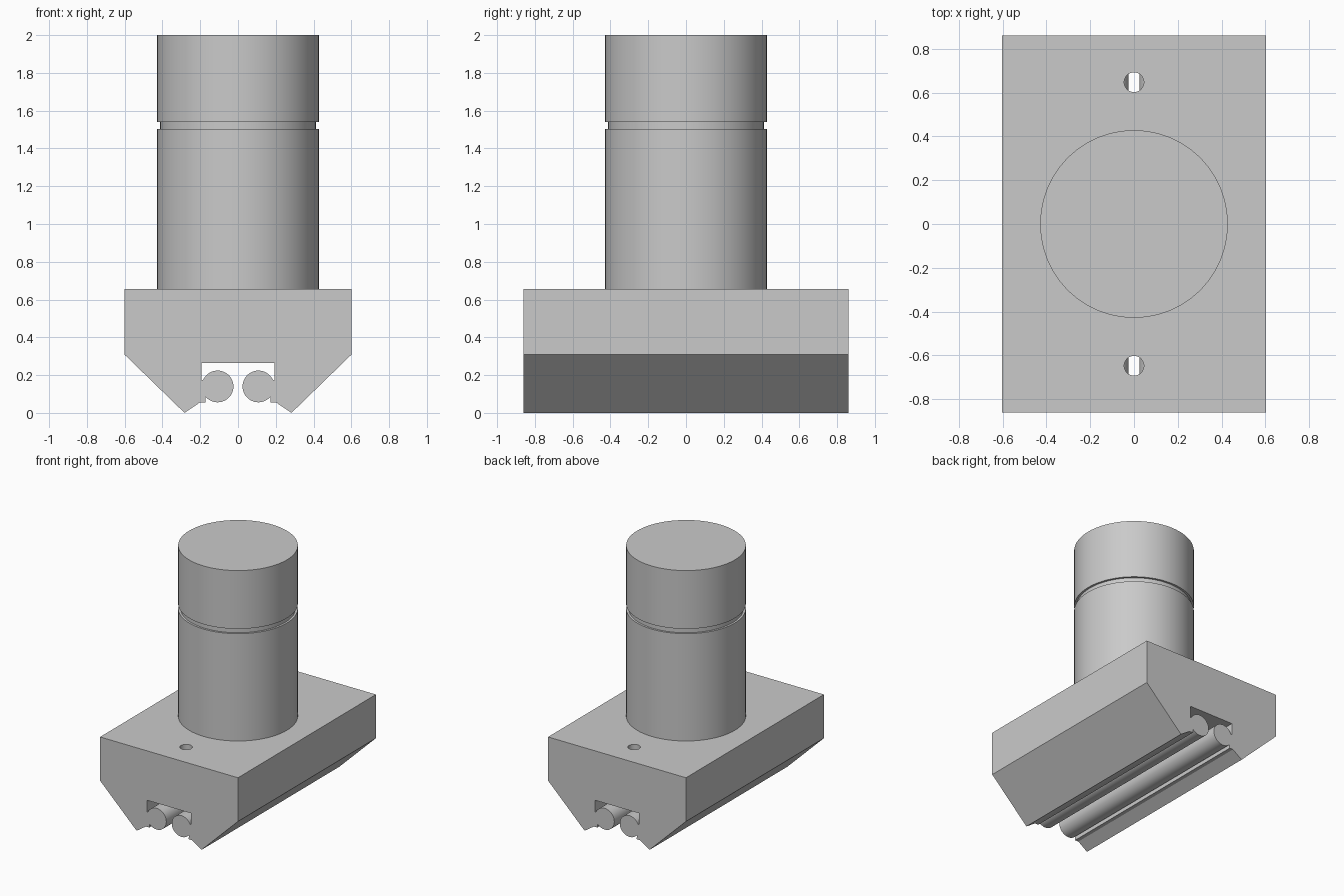
import bpy, bmesh
from math import sin, cos, radians, tau

cube = bpy.data.objects.get("Cube")
if cube:
    bpy.data.objects.remove(cube, do_unlink=True)

HALF_LENGTH = 0.86
ROD_X, ROD_Z, ROD_R = 0.108, 0.14, 0.084

metal = bpy.data.materials.new("grey_metal")
metal.use_nodes = True
grey = (0.59, 0.59, 0.59, 1)
metal.diffuse_color = grey
metal.node_tree.nodes["Principled BSDF"].inputs["Base Color"].default_value = grey


def finish(name, bm, smooth=True):
    bmesh.ops.recalc_face_normals(bm, faces=bm.faces)
    mesh = bpy.data.meshes.new(name)
    bm.to_mesh(mesh)
    bm.free()
    mesh.materials.append(metal)
    obj = bpy.data.objects.new(name, mesh)
    bpy.context.collection.objects.link(obj)
    if smooth:
        shade(obj)
    return obj


def shade(obj):
    bpy.ops.object.select_all(action='DESELECT')
    obj.select_set(True)
    bpy.context.view_layer.objects.active = obj
    bpy.ops.object.shade_smooth_by_angle(angle=radians(30))


def extrude_profile(name, points, smooth=True):
    """Extrude a closed x-z outline along the whole length."""
    bm = bmesh.new()
    face = bm.faces.new([bm.verts.new((x, -HALF_LENGTH, z)) for x, z in points])
    out = bmesh.ops.extrude_face_region(bm, geom=[face])
    moved = [v for v in out["geom"] if isinstance(v, bmesh.types.BMVert)]
    bmesh.ops.translate(bm, verts=moved, vec=(0, 2 * HALF_LENGTH, 0))
    return finish(name, bm, smooth)


def lathe(name, profile, segments):
    """Turn an open r-z outline about z and cap both ends."""
    bm = bmesh.new()
    rings = [[bm.verts.new((r * cos(tau * i / segments), r * sin(tau * i / segments), z))
              for i in range(segments)] for r, z in profile]
    for low, high in zip(rings, rings[1:]):
        for i in range(segments):
            j = (i + 1) % segments
            bm.faces.new((low[i], low[j], high[j], high[i]))
    bm.faces.new(rings[0])
    bm.faces.new(rings[-1])
    return finish(name, bm)


# Base block: half outline with a slot and curved rod seat, mirrored in x
seat = [(ROD_X + ROD_R * cos(radians(a)), ROD_Z + ROD_R * sin(radians(a)))
        for a in range(-40, 25, 8)]
half = [(0.602, 0.655), (0.602, 0.31), (0.283, 0), (0.202, 0.055), (0.172, 0.055)]
half += seat + [(0.193, 0.174), (0.193, 0.265)]
base = extrude_profile("base_block", half + [(-x, z) for x, z in reversed(half)], False)

# Mounting holes through the base into the slot
for y in (-0.647, 0.647):
    hole = lathe("hole_cutter", [(0.045, 0.2), (0.045, 0.8)], 32)
    hole.location.y = y
    hole.hide_render = True
    cut = base.modifiers.new("hole", 'BOOLEAN')
    cut.object = hole
    cut.operation = 'DIFFERENCE'
    cut.solver = 'EXACT'
    bpy.context.view_layer.objects.active = base
    bpy.ops.object.modifier_apply(modifier=cut.name)
    bpy.data.objects.remove(hole, do_unlink=True)
shade(base)

# Two guide rods lying in the slot
for side, x in (("left", ROD_X), ("right", -ROD_X)):
    extrude_profile(side + "_rod", [(x + ROD_R * cos(tau * i / 48), ROD_Z + ROD_R * sin(tau * i / 48))
                                    for i in range(48)])

# Upright post with a narrow groove
lathe("grooved_post", [(0.428, 0.655), (0.428, 1.502), (0.412, 1.502),
                       (0.412, 1.54), (0.428, 1.54), (0.428, 2)], 96)
